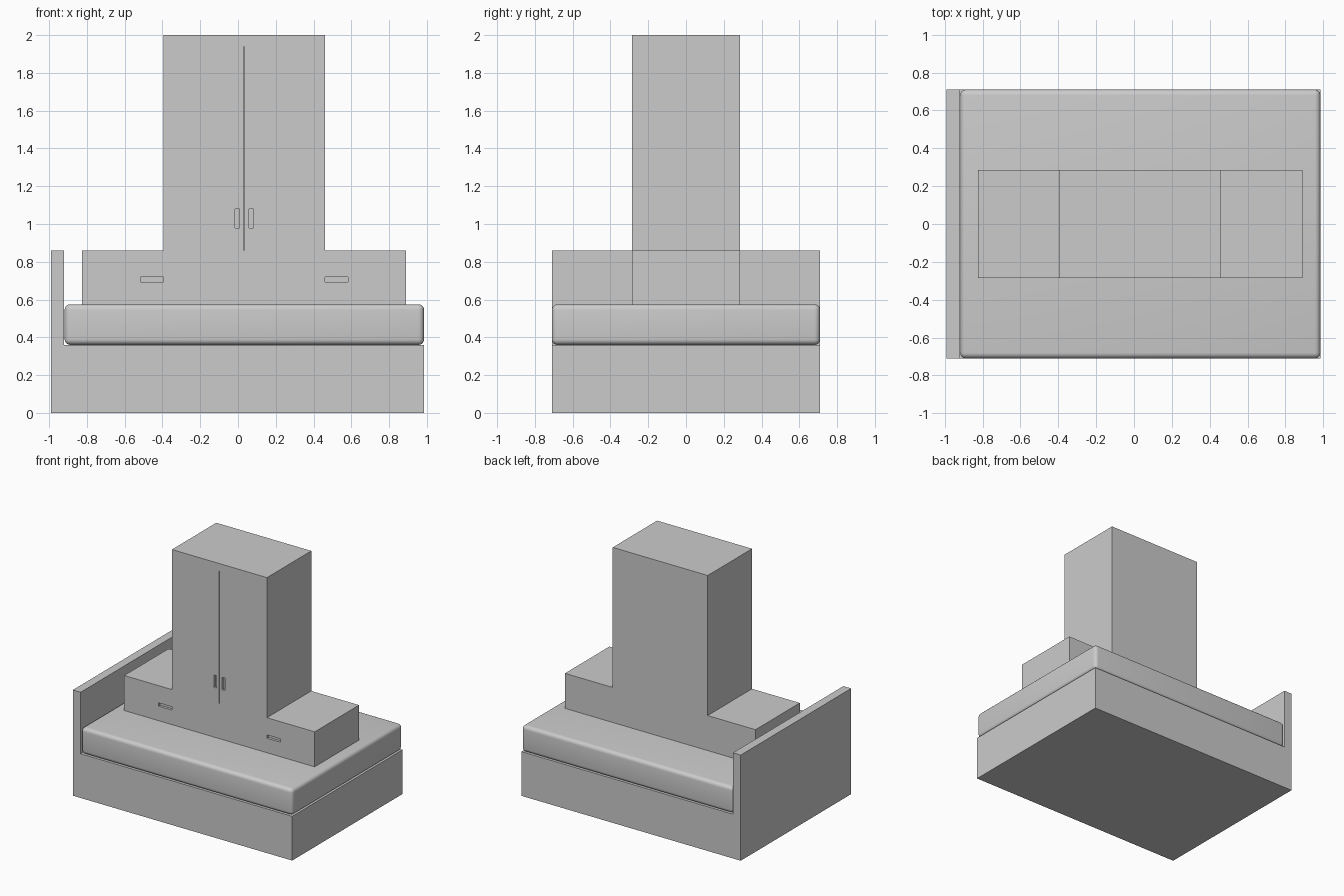
import bpy
import bmesh
from mathutils import Matrix, Vector

if "Cube" in bpy.data.objects:
    bpy.data.objects.remove(bpy.data.objects["Cube"], do_unlink=True)

grey = bpy.data.materials.new("plain grey")
grey.use_nodes = True
colour = (0.6, 0.6, 0.6, 1)
grey.diffuse_color = colour
grey.node_tree.nodes["Principled BSDF"].inputs["Base Color"].default_value = colour

MID = 0.0325      # centre line of mattress and wardrobe
HALF_BED = 0.71   # half the bed width
HALF_CAB = 0.285  # half the wardrobe depth
MATTRESS_Z = 0.36
TOP_Z = 0.575


def make_object(name, bm):
    bmesh.ops.recalc_face_normals(bm, faces=bm.faces)
    mesh = bpy.data.meshes.new(name)
    bm.to_mesh(mesh)
    bm.free()
    mesh.materials.append(grey)
    obj = bpy.data.objects.new(name, mesh)
    bpy.context.collection.objects.link(obj)
    return obj


def add_box(bm, low, high):
    low, high = Vector(low), Vector(high)
    place = Matrix.Translation((low + high) / 2) @ Matrix.Diagonal((high - low).to_4d())
    bmesh.ops.create_cube(bm, size=1, matrix=place)


def extrude_profile(name, points, half):
    """Extrude an x-z outline along y, centred on y = 0."""
    bm = bmesh.new()
    face = bm.faces.new([bm.verts.new((x, -half, z)) for x, z in points])
    grown = bmesh.ops.extrude_face_region(bm, geom=[face])["geom"]
    verts = [v for v in grown if isinstance(v, bmesh.types.BMVert)]
    bmesh.ops.translate(bm, verts=verts, vec=(0, 2 * half, 0))
    return make_object(name, bm)


def make_active(obj):
    bpy.ops.object.select_all(action="DESELECT")
    obj.select_set(True)
    bpy.context.view_layer.objects.active = obj


# Bed base and headboard in one L-shaped outline
extrude_profile("bed_base", [(-0.99, 0), (0.985, 0), (0.985, MATTRESS_Z),
                             (-0.92, MATTRESS_Z), (-0.92, 0.86), (-0.99, 0.86)], HALF_BED)

# Mattress with rounded edges
bm = bmesh.new()
add_box(bm, (-0.918, -HALF_BED, MATTRESS_Z), (0.985, HALF_BED, TOP_Z))
mattress = make_object("mattress", bm)
bevel = mattress.modifiers.new("round_edges", "BEVEL")
bevel.width = 0.03
bevel.segments = 5
make_active(mattress)
bpy.ops.object.modifier_apply(modifier=bevel.name)
bpy.ops.object.shade_smooth_by_angle()

# Wardrobe with a low drawer unit on each side
half_outline = [(0.8575, TOP_Z), (0.8575, 0.86), (0.4275, 0.86), (0.4275, 2.0)]
outline = [(MID + x, z) for x, z in half_outline]
outline += [(MID - x, z) for x, z in reversed(half_outline)]
wardrobe = extrude_profile("wardrobe", outline, HALF_CAB)

# Recesses: door gap, door grips and drawer grips
bm = bmesh.new()
front = -HALF_CAB
add_box(bm, (MID - 0.002, front - 0.05, 0.86), (MID + 0.002, front + 0.02, 1.94))
for side in (-1, 1):
    for near, far, low, high in ((0.025, 0.049, 0.98, 1.08), (0.4275, 0.55, 0.693, 0.72)):
        x1, x2 = sorted((MID + side * near, MID + side * far))
        add_box(bm, (x1, front - 0.05, low), (x2, front + 0.02, high))
cutter = make_object("recess_cutter", bm)
cutter.hide_render = True

cut = wardrobe.modifiers.new("recesses", "BOOLEAN")
cut.operation = "DIFFERENCE"
cut.solver = "EXACT"
cut.object = cutter
make_active(wardrobe)
bpy.ops.object.modifier_apply(modifier=cut.name)
bpy.data.objects.remove(cutter, do_unlink=True)
